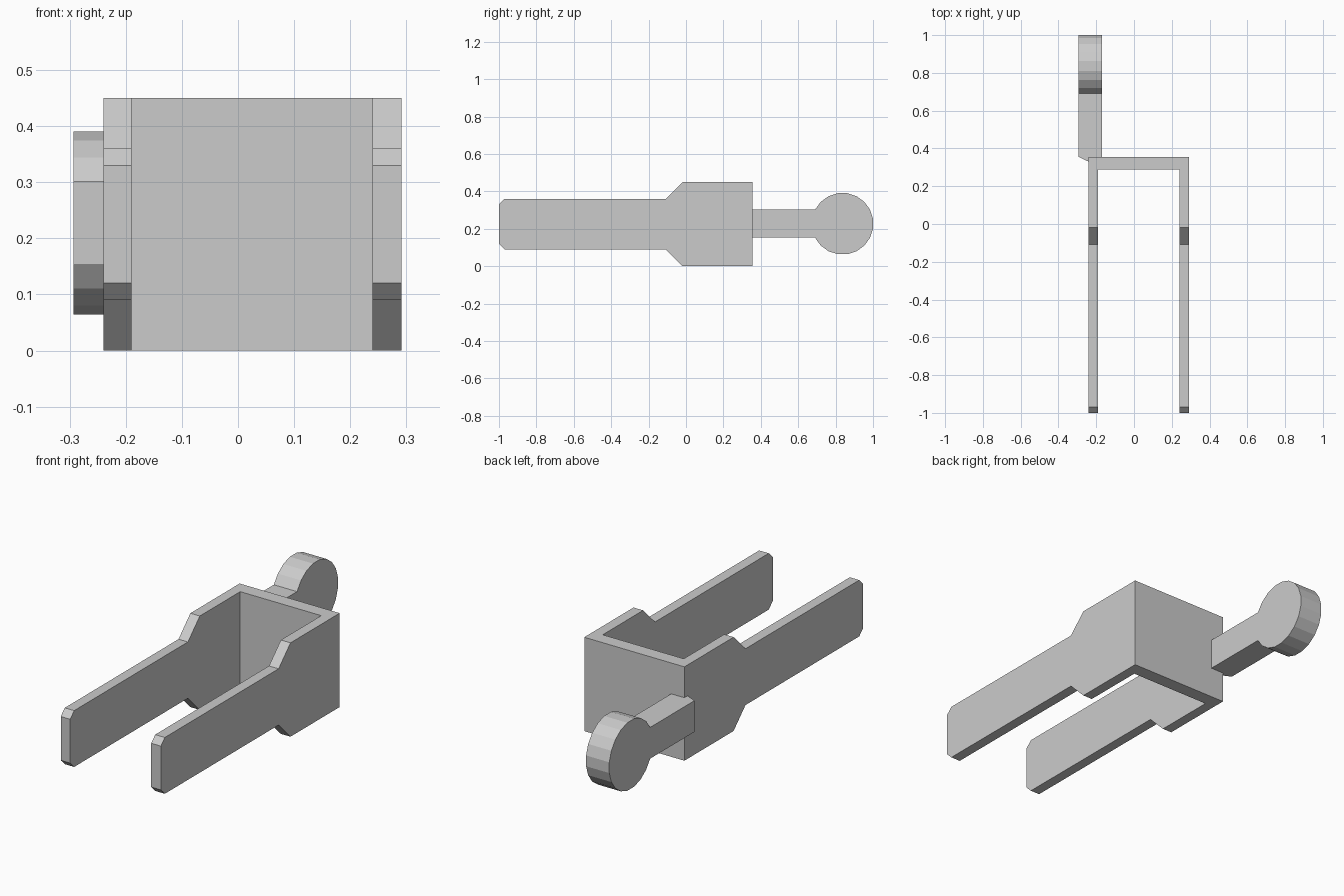
import bpy, bmesh
from math import sin, cos, radians

if "Cube" in bpy.data.objects:
    bpy.data.objects.remove(bpy.data.objects["Cube"])


def prism(name, profile, x0, x1):
    """Extrude a closed (y, z) profile from x0 to x1."""
    bm = bmesh.new()
    face = bm.faces.new([bm.verts.new((x0, y, z)) for y, z in profile])
    out = bmesh.ops.extrude_face_region(bm, geom=[face])
    for v in out["geom"]:
        if isinstance(v, bmesh.types.BMVert):
            v.co.x = x1
    bmesh.ops.recalc_face_normals(bm, faces=bm.faces[:])
    mesh = bpy.data.meshes.new(name)
    bm.to_mesh(mesh)
    bm.free()
    ob = bpy.data.objects.new(name, mesh)
    bpy.context.collection.objects.link(ob)
    return ob


# Two side arms, upper outline mirrored to the lower one
mid = 0.225
upper = [(-1, 0.33), (-0.97, 0.36), (-0.108, 0.36), (-0.018, 0.45), (0.355, 0.45)]
arm = upper + [(y, 2 * mid - z) for y, z in reversed(upper)]
prism("left_arm", arm, -0.24, -0.19)
prism("right_arm", arm, 0.24, 0.291)

# Wall joining the arms
prism("back_wall", [(0.288, 0), (0.355, 0), (0.355, 0.45), (0.288, 0.45)], -0.19, 0.24)

# Tab with a 20-sided round end
cy, cz, r = 0.837, 0.227, 0.165
tab = [(cy + r * cos(radians(a)), cz + r * sin(radians(a))) for a in range(-153, 154, 18)]
half = r * sin(radians(27))
root_y = 0.355
tab += [(root_y, cz + half), (root_y, cz - half)]
ob = prism("round_tab", tab, -0.293, -0.17)

# Slanted root of the tab, sunk into the wall
for v in ob.data.vertices:
    if v.co.y < 0.4 and v.co.x > -0.2:
        v.co.y = 0.297
